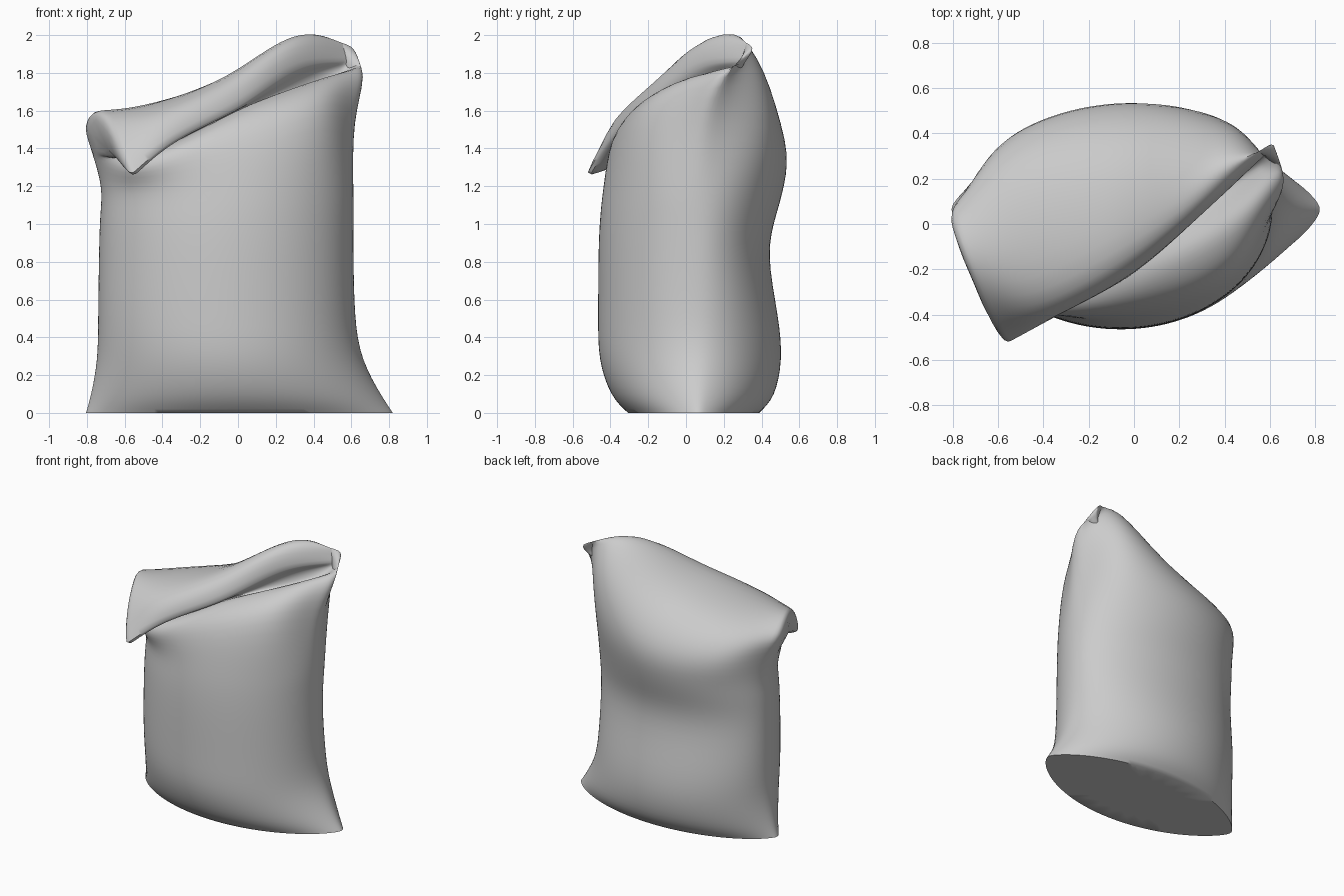
import bpy, bmesh, math
from mathutils import Vector
from mathutils.geometry import interpolate_bezier

if "Cube" in bpy.data.objects:
    bpy.data.objects.remove(bpy.data.objects["Cube"])

N = 17  # points from left seam to right seam


def ring_half(z, xl, xr, yf, yb, e, back):
    """Half of a pillow-shaped cross-section, left seam to right seam."""
    yc, out = 0.065, []
    for i in range(N):
        t = math.pi * i / (N - 1)
        u = -math.cos(t)
        s = max(math.sin(t), 0) ** (2 * e) if 0 < i < N - 1 else 0
        y = yc + ((yb if back else yf) - yc) * s
        out.append(Vector(((xl + xr) / 2 + u * (xr - xl) / 2, y, z)))
    return out


def row(*pts):
    """Smooth row through a few points, left to right."""
    p = [Vector(c) for c in pts]
    q = [p[0] * 2 - p[1]] + p + [p[-1] * 2 - p[-2]]
    per = (N - 1) // (len(p) - 1)
    out = []
    for k in range(len(p) - 1):
        a, b = p[k], p[k + 1]
        h1, h2 = a + (b - q[k]) / 6, b - (q[k + 3] - a) / 6
        out += interpolate_bezier(a, h1, h2, b, per + 1)[:-1]
    return out + [p[-1]]


# Filled body: z, left, right, front, back, sharpness of the side seams
levels = [
    (0.00, -.81, .825, -.31, .39, .70),
    (0.08, -.785, .77, -.40, .475, .66),
    (0.28, -.745, .655, -.47, .515, .56),
    (0.50, -.745, .62, -.468, .495, .5),
    (0.85, -.74, .615, -.468, .425, .5),
    (1.05, -.735, .615, -.458, .48, .5),
    (1.20, -.718, .615, -.44, .525, .5),
]
left, right, lip = (-.80, .03, 1.4), (.62, .08, 1.55), (.70, .18, 1.78)

# Back shoulder, folded-over top, flap edge, then its underside
fold = [
    row(left, (-.56, .40, 1.40), (-.05, .555, 1.42), (.43, .46, 1.50), right),
    row((-.87, .05, 1.51), (-.57, .24, 1.58), (-.05, .38, 1.69), (.44, .43, 1.84), lip),
    row((-.79, -.13, 1.64), (-.5, -.1, 1.65), (-.1, .1, 1.77), (.33, .27, 2.03), (.63, .36, 1.94)),
    row((-.69, -.37, 1.5), (-.40, -.39, 1.60), (-.06, -.21, 1.79), (.30, .07, 1.99), (.64, .40, 1.93)),
    row((-.59, -.58, 1.20), (-.36, -.43, 1.41), (0, -.23, 1.60), (.32, .05, 1.81), (.62, .34, 1.87)),
    row((-.56, -.40, 1.28), (-.3, -.31, 1.46), (.04, -.12, 1.63), (.38, .20, 1.80), (.57, .31, 1.83)),
    # pocket between the flap and the front lip
    row((-.57, -.33, 1.31), (-.3, -.28, 1.45), (.07, -.10, 1.62), (.40, .17, 1.66), (.57, .26, 1.78)),
]
# Front lip and front shoulder
front = [
    row((-.62, -.30, 1.34), (-.34, -.31, 1.43), (.08, -.17, 1.65), (.43, .05, 1.79), (.65, .24, 1.86)),
    row((-.72, -.15, 1.34), (-.42, -.37, 1.38), (.03, -.30, 1.59), (.43, -.09, 1.74), lip),
    row(left, (-.53, -.375, 1.29), (-.02, -.40, 1.46), (.43, -.245, 1.62), right),
]
rows = ([ring_half(*l, True) for l in levels] + fold + front
        + [ring_half(*l, False) for l in reversed(levels)])

bm = bmesh.new()
grid = [[bm.verts.new(p) for p in r] for r in rows]
for a, b in zip(grid, grid[1:]):
    for i in range(N - 1):
        bm.faces.new((a[i], a[i + 1], b[i + 1], b[i]))

# Crease the base rim and the flap edge
crease = bm.edges.layers.float.new("crease_edge")
edge_row = len(levels) + 4
for r, w in ((0, 1), (edge_row, .3), (len(rows) - 1, 1)):
    for i in range(N - 1):
        bm.edges.get((grid[r][i], grid[r][i + 1]))[crease] = w

# Sew the side seams, close the base and the fold ends
bmesh.ops.remove_doubles(bm, verts=bm.verts[:], dist=0.0005)
bmesh.ops.holes_fill(bm, edges=[e for e in bm.edges if e.is_boundary], sides=0)
bmesh.ops.recalc_face_normals(bm, faces=bm.faces[:])

mesh = bpy.data.meshes.new("sack")
bm.to_mesh(mesh)
bm.free()
sack = bpy.data.objects.new("sack", mesh)
bpy.context.collection.objects.link(sack)
sub = sack.modifiers.new("smooth", "SUBSURF")
sub.levels = sub.render_levels = 2
bpy.context.view_layer.objects.active = sack
sack.select_set(True)
bpy.ops.object.modifier_apply(modifier=sub.name)
bpy.ops.object.shade_smooth_by_angle(angle=math.radians(50))
